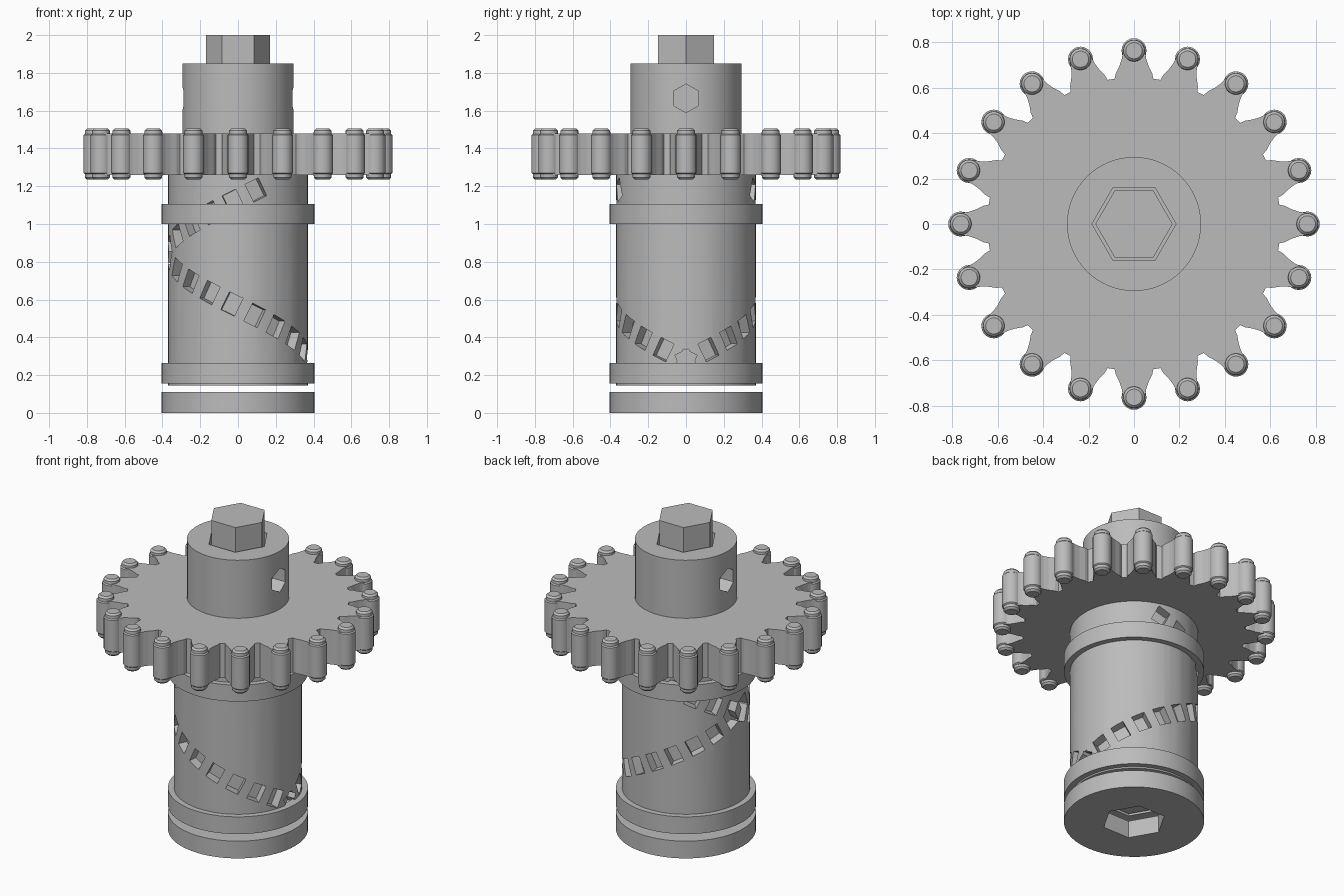
import bpy, bmesh
from math import sin, cos, pi, radians, atan2
from mathutils import Matrix, Vector

cube = bpy.data.objects.get("Cube")
if cube:
    bpy.data.objects.remove(cube)

grey = bpy.data.materials.new("plain_grey")
grey.use_nodes = True
GREY = (0.5, 0.5, 0.5, 1)
grey.diffuse_color = GREY
grey.node_tree.nodes["Principled BSDF"].inputs["Base Color"].default_value = GREY


def circle(r, sides):
    return [(r * cos(2 * pi * i / sides), r * sin(2 * pi * i / sides)) for i in range(sides)]


def loft(bm, loops, matrix=Matrix()):
    """Closed solid through a stack of (outline, z) loops."""
    rings = [[bm.verts.new(matrix @ Vector((x, y, z))) for x, y in pts] for pts, z in loops]
    n = len(rings[0])
    for low, high in zip(rings, rings[1:]):
        for i in range(n):
            j = (i + 1) % n
            bm.faces.new((low[i], low[j], high[j], high[i]))
    bm.faces.new(rings[0][::-1])
    bm.faces.new(rings[-1])


def finish(name, bm):
    bmesh.ops.recalc_face_normals(bm, faces=bm.faces)
    mesh = bpy.data.meshes.new(name)
    bm.to_mesh(mesh)
    bm.free()
    mesh.materials.append(grey)
    ob = bpy.data.objects.new(name, mesh)
    bpy.context.collection.objects.link(ob)
    return ob


def prism(name, outline, z0, z1, matrix=Matrix()):
    bm = bmesh.new()
    loft(bm, [(outline, z0), (outline, z1)], matrix)
    return finish(name, bm)


def select(ob):
    bpy.ops.object.select_all(action='DESELECT')
    ob.select_set(True)
    bpy.context.view_layer.objects.active = ob


def smooth(ob):
    select(ob)
    bpy.ops.object.shade_smooth_by_angle(angle=radians(25))


def cut(ob, cutter):
    mod = ob.modifiers.new("cut", 'BOOLEAN')
    mod.operation = 'DIFFERENCE'
    mod.solver = 'EXACT'
    mod.use_self = True
    mod.object = cutter
    select(ob)
    bpy.ops.object.modifier_apply(modifier=mod.name)
    bpy.data.objects.remove(cutter)


SIDES = 64
BODY_R = 0.37
bore = circle(0.185, 6)

# Main barrel, with two counter-wound helices of tilted rectangular pockets
barrel = prism("barrel", circle(BODY_R, SIDES), 0.145, 1.26)
RISE = 1.143
tilt = atan2(RISE, 2 * pi * BODY_R)
bm = bmesh.new()
for way in (-1, 1):
    for k in range(16):
        turn = radians(19 * k)
        place = (Matrix.Rotation(way * turn, 4, 'Z')
                 @ Matrix.Translation((BODY_R, 0, 0.275 + RISE * turn / (2 * pi)))
                 @ Matrix.Rotation(way * tilt, 4, 'X')
                 @ Matrix.Diagonal((0.12, 0.08, 0.105, 1)))
        bmesh.ops.create_cube(bm, size=1, matrix=place)
cut(barrel, finish("pocket_cutter", bm))
cut(barrel, prism("bore_cutter", bore, 0, 1.23))
smooth(barrel)

# Collars around the barrel and the loose end cap
for name, z0, z1 in (("lower_collar", 0.155, 0.265), ("upper_collar", 1.0, 1.105),
                     ("end_cap", 0, 0.11)):
    ring = prism(name, circle(0.405, SIDES), z0, z1)
    cut(ring, prism("bore_cutter", bore if name == "end_cap" else circle(0.35, SIDES), -0.1, 1.5))
    smooth(ring)

# Hub with a hexagonal bore and a hexagonal socket on each side
hub = prism("hub", circle(0.295, SIDES), 1.47, 1.85)
cut(hub, prism("bore_cutter", bore, 1.5, 2.1))
for side in (-1, 1):
    socket = Matrix.Translation((side * 0.3, 0, 1.665)) @ Matrix.Rotation(pi / 2, 4, 'Y')
    cut(hub, prism("socket_cutter", circle(0.076, 6), -0.1, 0.1, socket))
smooth(hub)

# Hexagonal drive shaft
prism("hex_shaft", circle(0.17, 6), 0.15, 2.0)

# Gear wheel with flared teeth
TEETH = 20
flank = [(0.645, 7.6), (0.668, 6.9), (0.70, 5.2), (0.73, 4.2), (0.765, 3.6)]
tooth = [(r, -a) for r, a in flank] + [(r, a) for r, a in reversed(flank)]
outline = []
for i in range(TEETH):
    for r, a in tooth:
        t = 2 * pi * i / TEETH + radians(a)
        outline.append((r * cos(t), r * sin(t)))
prism("gear_wheel", outline, 1.26, 1.48)

# Stepped roller pin on every tooth tip
half = [(0.036, 0.135), (0.047, 0.124), (0.048, 0.106), (0.055, 0.1)]
profile = [(r, -h) for r, h in half] + [(r, h) for r, h in reversed(half)]
bm = bmesh.new()
for i in range(TEETH):
    place = Matrix.Rotation(2 * pi * i / TEETH, 4, 'Z') @ Matrix.Translation((0.763, 0, 1.37))
    loft(bm, [(circle(r, 20), h) for r, h in profile], place)
smooth(finish("roller_pins", bm))
